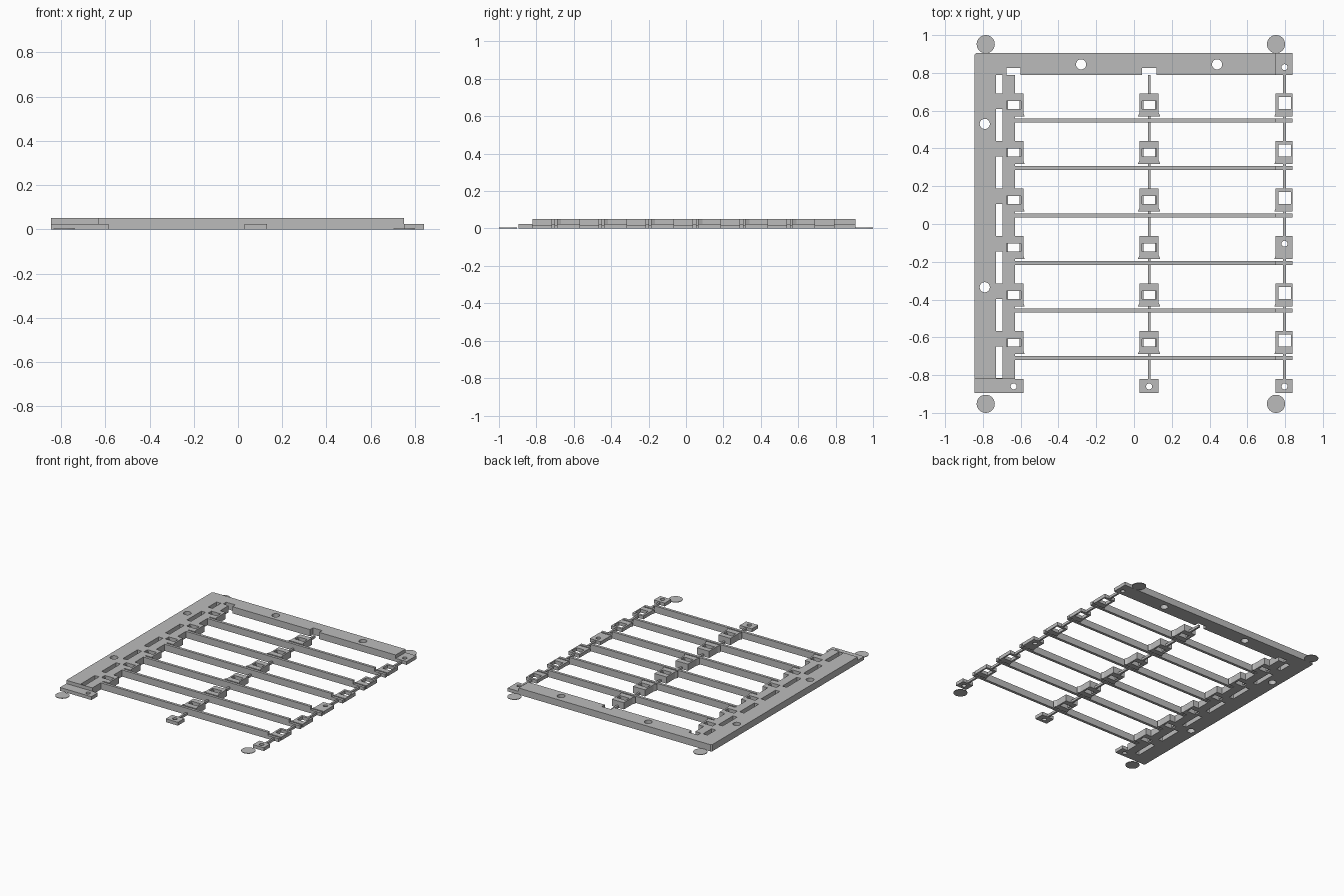
import bpy
from math import cos, sin, tau

if "Cube" in bpy.data.objects:
    bpy.data.objects.remove(bpy.data.objects["Cube"])

GREY = (0.5, 0.5, 0.5, 1)
mat = bpy.data.materials.new("plain grey")
mat.use_nodes = True
mat.diffuse_color = GREY
mat.node_tree.nodes["Principled BSDF"].inputs["Base Color"].default_value = GREY

FULL, HALF, THIN = 0.05, 0.025, 0.004
PITCH = 0.2515
MID_X, RIGHT_X = 0.08, 0.797
ROWS = [0.69 - PITCH * i for i in range(6)]     # back edge of each row of blocks


def rect(x0, x1, y0, y1):
    return [(x0, y0), (x1, y0), (x1, y1), (x0, y1)]


def circle(x, y, r, n=24):
    return [(x + r * cos(tau * i / n), y + r * sin(tau * i / n)) for i in range(n)]


def plate(name, loops, z0, z1):
    """Flat plate from an outline followed by its holes."""
    curve = bpy.data.curves.new(name, "CURVE")
    curve.dimensions, curve.fill_mode = "2D", "BOTH"
    curve.extrude = (z1 - z0) / 2
    for loop in loops:
        spline = curve.splines.new("POLY")
        spline.points.add(len(loop) - 1)
        for point, (x, y) in zip(spline.points, loop):
            point.co = (x, y, 0, 1)
        spline.use_cyclic_u = True
    helper = bpy.data.objects.new(name, curve)
    bpy.context.collection.objects.link(helper)
    bpy.context.view_layer.update()
    mesh = bpy.data.meshes.new_from_object(helper.evaluated_get(
        bpy.context.evaluated_depsgraph_get()))
    bpy.data.objects.remove(helper)
    mesh.name = name
    mesh.materials.clear()
    mesh.materials.append(mat)
    mesh.shade_flat()
    obj = bpy.data.objects.new(name, mesh)
    obj.location.z = (z0 + z1) / 2
    bpy.context.collection.objects.link(obj)
    return obj


def clip_window(x, y0, y1):
    """Window loop, with a low ledge at each end of it."""
    for side in (-1, 1):
        a, b = sorted((x + side * 0.031, x + side * 0.038))
        plate("clip_ledge", [rect(a, b, y0, y1)], 0.01, 0.038)
    return rect(x - 0.038, x + 0.038, y0, y1)


# L-shaped frame with the stepped inner edge of the left column
edge = []
for y in ROWS:
    edge += [(-0.63, y), (-0.585, y), (-0.585, y - 0.105), (-0.578, y - 0.122), (-0.63, y - 0.122)]
outline = [(-0.845, -0.82), (-0.845, 0.895), (-0.835, 0.905), (0.75, 0.905), (0.75, 0.79),
           (0.118, 0.79), (0.118, 0.825), (0.042, 0.825), (0.042, 0.79),
           (-0.6, 0.79), (-0.6, 0.825), (-0.675, 0.825), (-0.675, 0.79), (-0.63, 0.79)]
outline += edge + [(-0.63, -0.82)]
holes = [circle(-0.28, 0.845, 0.027), circle(0.44, 0.845, 0.027),
         circle(-0.79, 0.53, 0.027), circle(-0.79, -0.335, 0.027)]
starts = [0.79] + [y - 0.08 for y in ROWS]
ends = ROWS + [-0.815]
holes += [rect(-0.73, -0.695, b, a) for a, b in zip(starts, ends)]
holes += [clip_window(-0.637, y - 0.08, y - 0.04) for y in ROWS]
plate("frame", [outline] + holes, 0, FULL)

# Lowered end of the back rail and lowered front tabs
plate("rail_end", [rect(0.75, 0.84, 0.79, 0.905), circle(RIGHT_X, 0.83, 0.016)], 0, HALF)
for name, x0, x1, hole_x in (("left_tab", -0.845, -0.585, -0.637),
                             ("middle_tab", 0.03, 0.13, MID_X),
                             ("right_tab", 0.75, 0.84, RIGHT_X)):
    plate(name, [rect(x0, x1, -0.895, -0.82), circle(hole_x, -0.86, 0.016)], 0, HALF)

for i, y in enumerate(ROWS):
    bar_y = y - 0.142
    # Cross bar with its lowered end
    plate("cross_bar", [rect(-0.63, 0.75, bar_y - 0.01, bar_y + 0.01)], 0, FULL)
    plate("cross_bar_end", [rect(0.75, 0.84, bar_y - 0.01, bar_y + 0.01)], 0, HALF)

    # Middle block, flared at its foot
    x = MID_X
    block = [(x - 0.05, y), (x - 0.05, y - 0.1), (x - 0.06, y - 0.122),
             (x + 0.06, y - 0.122), (x + 0.05, y - 0.1), (x + 0.05, y)]
    plate("middle_block", [block, clip_window(x, y - 0.08, y - 0.04)], 0, FULL)

    # Right block, with a round hole in the fourth row
    block = [(0.75, y), (0.75, y - 0.1), (0.743, y - 0.122), (0.84, y - 0.122), (0.84, y)]
    hole = circle(RIGHT_X, y - 0.04, 0.016) if i == 3 else rect(0.765, 0.83, y - 0.08, y - 0.018)
    plate("right_block", [block, hole], 0, HALF)

# Thin rods joining the blocks, bars and tabs
for x in (MID_X, RIGHT_X):
    for a, b in zip([0.79] + [y - 0.152 for y in ROWS], ROWS + [-0.82]):
        plate("link_rod", [rect(x - 0.007, x + 0.007, b, a)], 0, 0.018)
    for y in ROWS:
        plate("link_stub", [rect(x - 0.007, x + 0.007, y - 0.132, y - 0.122)], 0, 0.018)

# Thin corner discs
for x in (-0.785, 0.752):
    for y in (-0.952, 0.952):
        plate("corner_disc", [circle(x, y, 0.048, 32)], 0, THIN)
